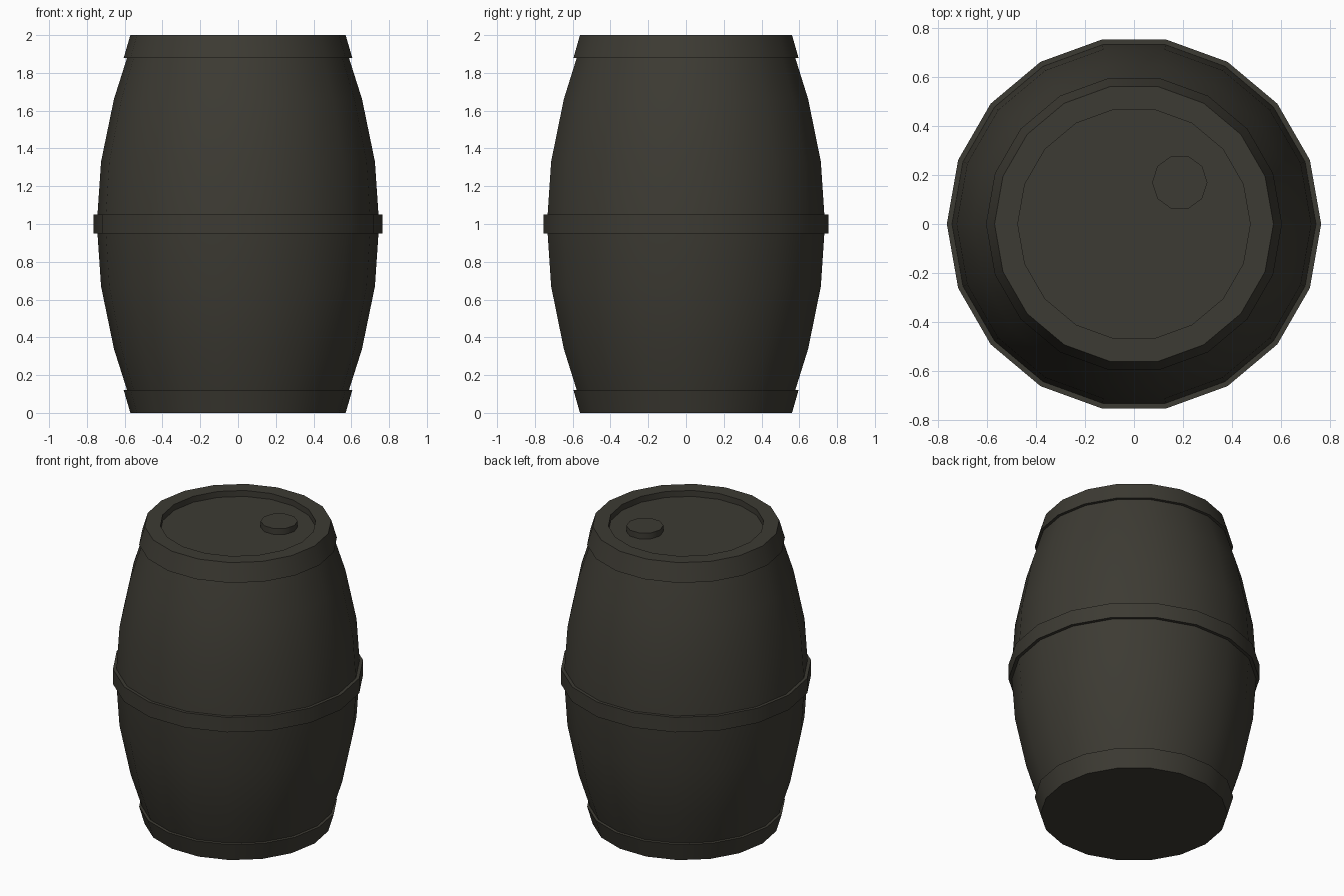
import bpy, math

if "Cube" in bpy.data.objects:
    bpy.data.objects.remove(bpy.data.objects["Cube"])

SIDES = 18

mat = bpy.data.materials.new("dark olive grey")
mat.diffuse_color = (0.046, 0.043, 0.033, 1.0)
mat.use_nodes = True
mat.node_tree.nodes["Principled BSDF"].inputs["Base Color"].default_value = mat.diffuse_color


def lathe(name, profile, sides=SIDES, center=(0.0, 0.0), smooth=30):
    """Spin an (r, z) profile, listed bottom to top, round a vertical axis; r = 0 makes a pole."""
    verts, faces, rings = [], [], []
    for r, z in profile:
        start = len(verts)
        n = 1 if r == 0 else sides
        for i in range(n):
            a = 2 * math.pi * i / sides
            verts.append((r * math.cos(a), r * math.sin(a), z))
        rings.append([start + (i % n) for i in range(sides)])
    for lo, hi in zip(rings, rings[1:]):
        for i in range(sides):
            j = (i + 1) % sides
            quad = [lo[i], lo[j], hi[j], hi[i]]
            faces.append(list(dict.fromkeys(quad)))
    mesh = bpy.data.meshes.new(name)
    mesh.from_pydata(verts, [], faces)
    mesh.materials.append(mat)
    mesh.update()
    ob = bpy.data.objects.new(name, mesh)
    ob.location = (center[0], center[1], 0)
    bpy.context.collection.objects.link(ob)
    bpy.ops.object.select_all(action='DESELECT')
    ob.select_set(True)
    bpy.context.view_layer.objects.active = ob
    bpy.ops.object.shade_smooth_by_angle(angle=math.radians(smooth))
    return ob


# Barrel: bulging wall with flared end hoops, a middle hoop and a recessed lid
lower = [(0.57, 0.0), (0.605, 0.12), (0.588, 0.122), (0.657, 0.34),
         (0.725, 0.67), (0.744, 0.95), (0.765, 0.95)]
upper = [(r, 2 - z) for r, z in reversed(lower)]
lid = [(0.475, 2.0), (0.475, 1.96), (0, 1.96)]
lathe("barrel_body", [(0, 0)] + lower + upper + lid)

# Bung cap on the lid
lathe("bung_cap", [(0.113, 1.96), (0.113, 2.0), (0, 2.0)], sides=10,
      center=(0.187, 0.17), smooth=40)
